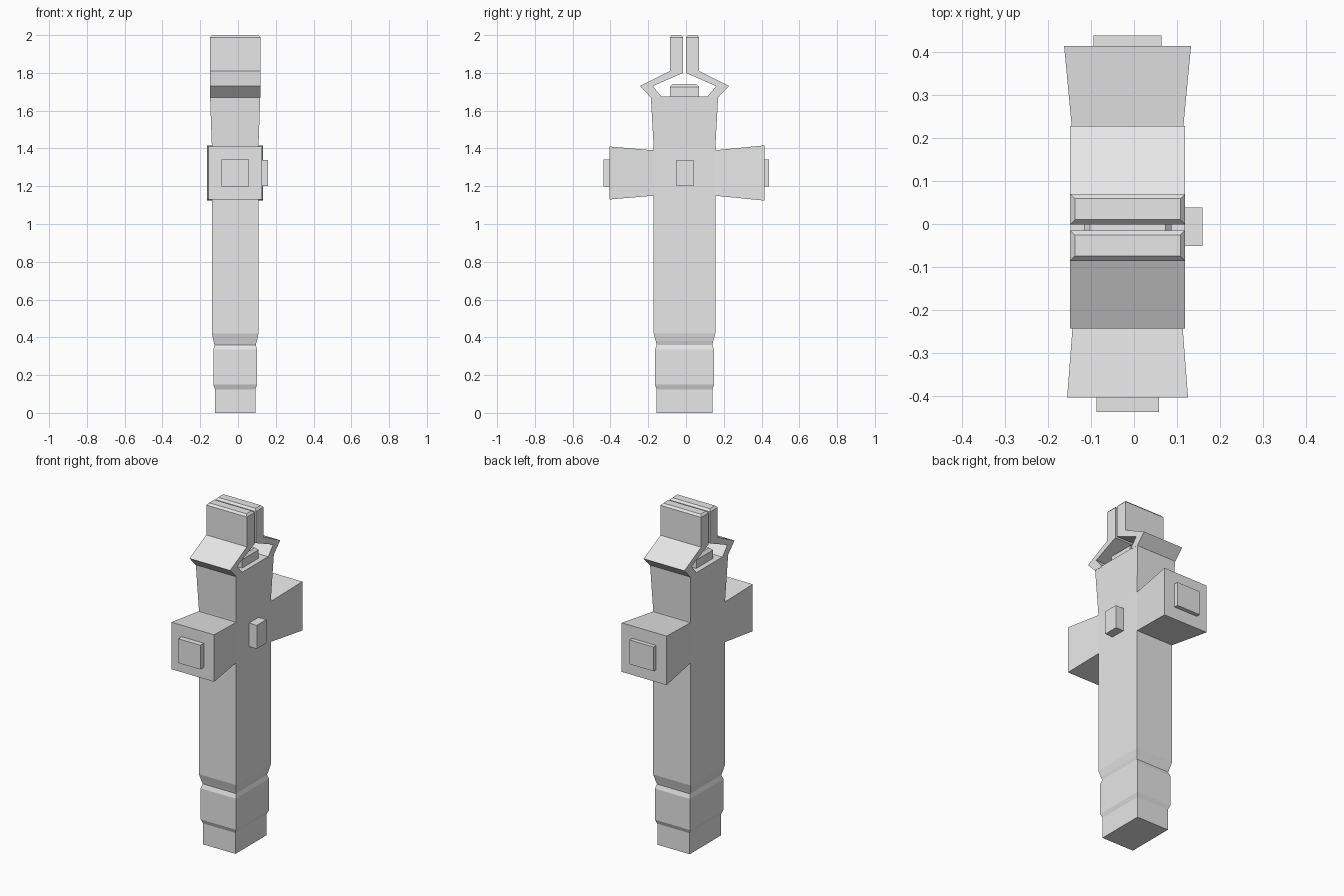
import bpy
import bmesh

if "Cube" in bpy.data.objects:
    bpy.data.objects.remove(bpy.data.objects["Cube"], do_unlink=True)

grey = bpy.data.materials.new("plain_grey")
grey.use_nodes = True
grey.diffuse_color = (0.8, 0.8, 0.8, 1)
grey.node_tree.nodes["Principled BSDF"].inputs["Base Color"].default_value = (0.8, 0.8, 0.8, 1)

CX, CY = -0.015, -0.008  # axis of the shaft
CZ = 1.27                # height of the side arms


def loft(name, rings):
    """Skin a closed solid through rings of points with equal counts."""
    bm = bmesh.new()
    loops = [[bm.verts.new(p) for p in ring] for ring in rings]
    n = len(loops[0])
    for a, b in zip(loops, loops[1:]):
        for i in range(n):
            j = (i + 1) % n
            bm.faces.new((a[i], a[j], b[j], b[i]))
    bm.faces.new(loops[0][::-1])
    bm.faces.new(loops[-1])
    bmesh.ops.recalc_face_normals(bm, faces=bm.faces)
    mesh = bpy.data.meshes.new(name)
    bm.to_mesh(mesh)
    bm.free()
    mesh.materials.append(grey)
    obj = bpy.data.objects.new(name, mesh)
    bpy.context.collection.objects.link(obj)
    return obj


def flat_ring(z, hx, hy, cx=CX, cy=CY):
    return [(cx + sx * hx, cy + sy * hy, z) for sx, sy in ((-1, -1), (1, -1), (1, 1), (-1, 1))]


def upright_ring(y, hx, hz):
    return [(CX + sx * hx, y, CZ + sz * hz) for sx, sz in ((-1, -1), (1, -1), (1, 1), (-1, 1))]


# Shaft with stepped foot, groove and flared head
shaft = [(0, .107, .147), (.125, .107, .147), (.15, .116, .157), (.335, .116, .157),
         (.36, .109, .147), (.38, .115, .152), (.42, .123, .163),
         (1.4, .123, .163), (1.675, .133, .178)]
loft("shaft", [flat_ring(*s) for s in shaft])

# Flared side arms with end pads
for label, side, end, hx, hz, pad_y, pad_x in (
        ("front", -1, -.405, .141, .14, -.438, .073),
        ("back", 1, .415, .148, .146, .44, .079)):
    loft(label + "_arm", [upright_ring(CY + side * .15, .122, .119), upright_ring(end, hx, hz)])
    loft(label + "_pad", [upright_ring(end - side * .01, pad_x, .072), upright_ring(pad_y, pad_x, .072)])

# Small button on the left face
loft("side_button", [flat_ring(z, .035, .045, .125, -.006) for z in (1.2, 1.34)])

# Bent jaws, each an extruded side profile with a chamfered tip
bend = [(.178, 1.67), (.236, 1.73), (.078, 1.81), (.078, 1.988),
        (.007, 1.988), (.007, 1.8), (.168, 1.73), (.118, 1.67)]
for label, side in (("front", -1), ("back", 1)):
    loft(label + "_jaw", [[(CX + x, CY + side * y, z) for y, z in bend] for x in (-.134, .134)])
    tip_y = CY + side * .0425
    loft(label + "_jaw_tip", [flat_ring(1.988, .134, .0355, CX, tip_y),
                              flat_ring(2, .123, .0245, CX, tip_y)])

# Chamfered block between the jaws
loft("inner_block", [flat_ring(1.66, .102, .078), flat_ring(1.725, .102, .078),
                     flat_ring(1.74, .088, .064)])
